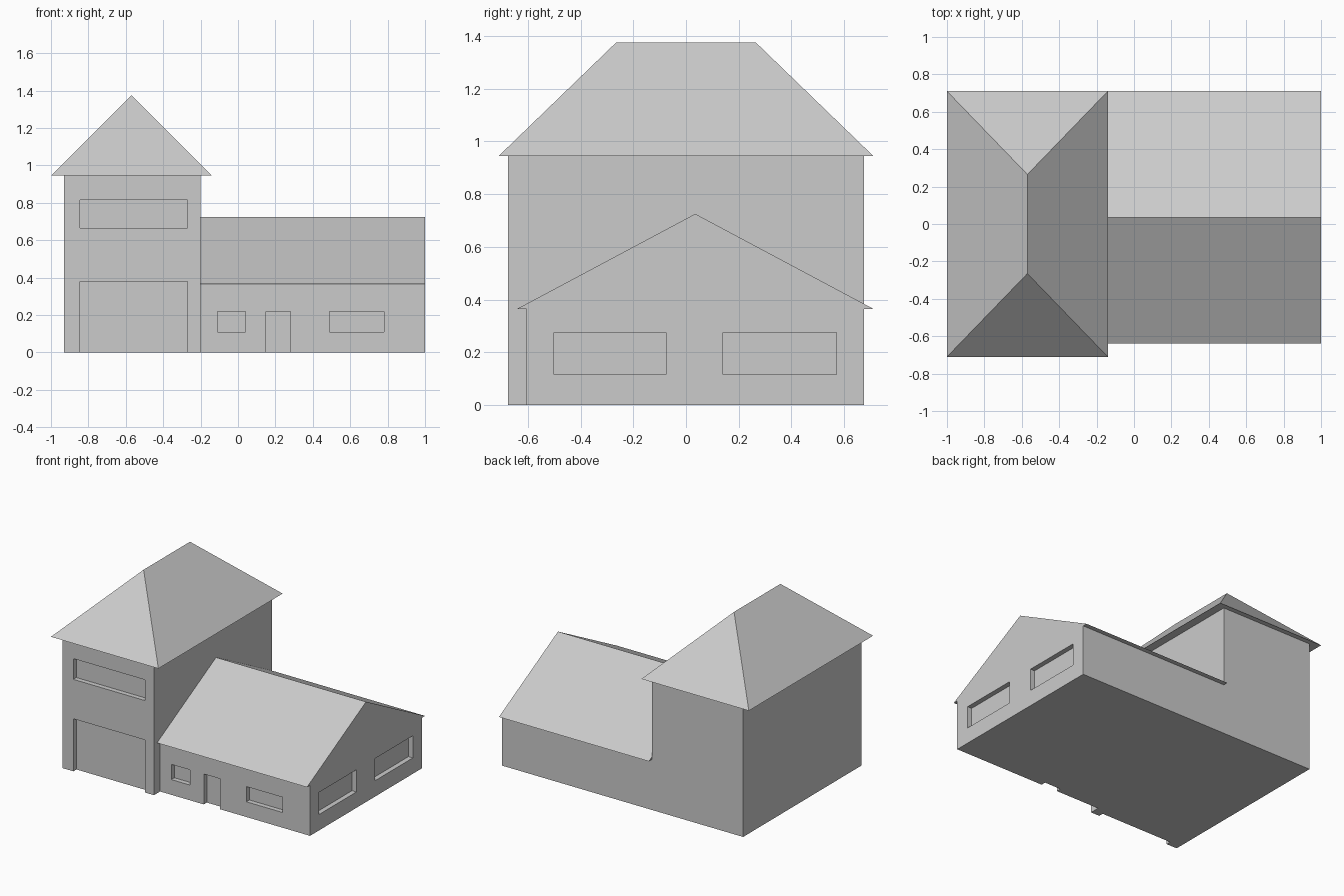
import bpy
import bmesh
from mathutils import Vector

if "Cube" in bpy.data.objects:
    bpy.data.objects.remove(bpy.data.objects["Cube"])

grey = bpy.data.materials.new("light_grey")
grey.use_nodes = True
colour = (0.6, 0.6, 0.6, 1)
grey.diffuse_color = colour
grey.node_tree.nodes["Principled BSDF"].inputs["Base Color"].default_value = colour


def add_object(name, bm):
    bmesh.ops.recalc_face_normals(bm, faces=bm.faces)
    mesh = bpy.data.meshes.new(name)
    bm.to_mesh(mesh)
    bm.free()
    mesh.materials.append(grey)
    obj = bpy.data.objects.new(name, mesh)
    bpy.context.collection.objects.link(obj)
    return obj


def prism(name, outline, offset):
    """Solid made by pushing a flat outline along an offset."""
    bm = bmesh.new()
    face = bm.faces.new([bm.verts.new(p) for p in outline])
    pushed = bmesh.ops.extrude_face_region(bm, geom=[face], use_keep_orig=True)
    moved = [v for v in pushed["geom"] if isinstance(v, bmesh.types.BMVert)]
    bmesh.ops.translate(bm, verts=moved, vec=Vector(offset))
    return add_object(name, bm)


def box(name, x0, x1, y0, y1, z0, z1):
    base = [(x0, y0, z0), (x1, y0, z0), (x1, y1, z0), (x0, y1, z0)]
    return prism(name, base, (0, 0, z1 - z0))


def recess(wall, name, bounds):
    """Cut a shallow opening into a wall."""
    cutter = box(name, *bounds)
    cutter.hide_render = True
    mod = wall.modifiers.new(name, "BOOLEAN")
    mod.operation = "DIFFERENCE"
    mod.solver = "EXACT"
    mod.object = cutter
    bpy.context.view_layer.objects.active = wall
    bpy.ops.object.modifier_apply(modifier=mod.name)
    bpy.data.objects.remove(cutter)


depth = 0.035
margin = 0.05
eave, tower_top = 0.365, 0.945
front, back, tower_front = -0.605, 0.675, -0.675
join = -0.2

# Tower walls with garage door and upper window
tower = box("tower_walls", -0.93, join, tower_front, back, 0, tower_top)
for name, z0, z1 in (("garage_door", -margin, 0.38), ("tower_window", 0.665, 0.815)):
    recess(tower, name, (-0.845, -0.27, tower_front - margin, tower_front + depth, z0, z1))

# Low wing: walls and gabled roof as one profile with overhanging eaves
profile = [(front, 0), (back, 0), (back, eave), (0.71, eave),
           (0.035, 0.725), (-0.64, eave), (front, eave)]
wing = prism("gabled_wing", [(join, y, z) for y, z in profile], (1 - join, 0, 0))

# Openings along the wing front
for name, x0, x1, z0 in (("small_window", -0.11, 0.04, 0.11),
                         ("front_door", 0.15, 0.28, -margin),
                         ("wide_window", 0.49, 0.78, 0.11)):
    recess(wing, name, (x0, x1, front - margin, front + depth, z0, 0.22))

# Gable end windows
for name, y0, y1 in (("gable_window_front", -0.5, -0.075), ("gable_window_back", 0.14, 0.57)):
    recess(wing, name, (1 - depth, 1 + margin, y0, y1, 0.115, 0.275))

# Hipped tower roof: four eave corners and a ridge
bm = bmesh.new()
x0, x1, half, ridge_x = -1.0, -0.14, 0.71, -0.57
a, b, c, d = [bm.verts.new((x, y, tower_top)) for x, y in
              ((x0, -half), (x1, -half), (x1, half), (x0, half))]
r0, r1 = [bm.verts.new((ridge_x, y, 1.375)) for y in (-0.265, 0.265)]
for verts in ((a, d, c, b), (a, b, r0), (b, c, r1, r0), (c, d, r1), (d, a, r0, r1)):
    bm.faces.new(verts)
add_object("hipped_tower_roof", bm)
